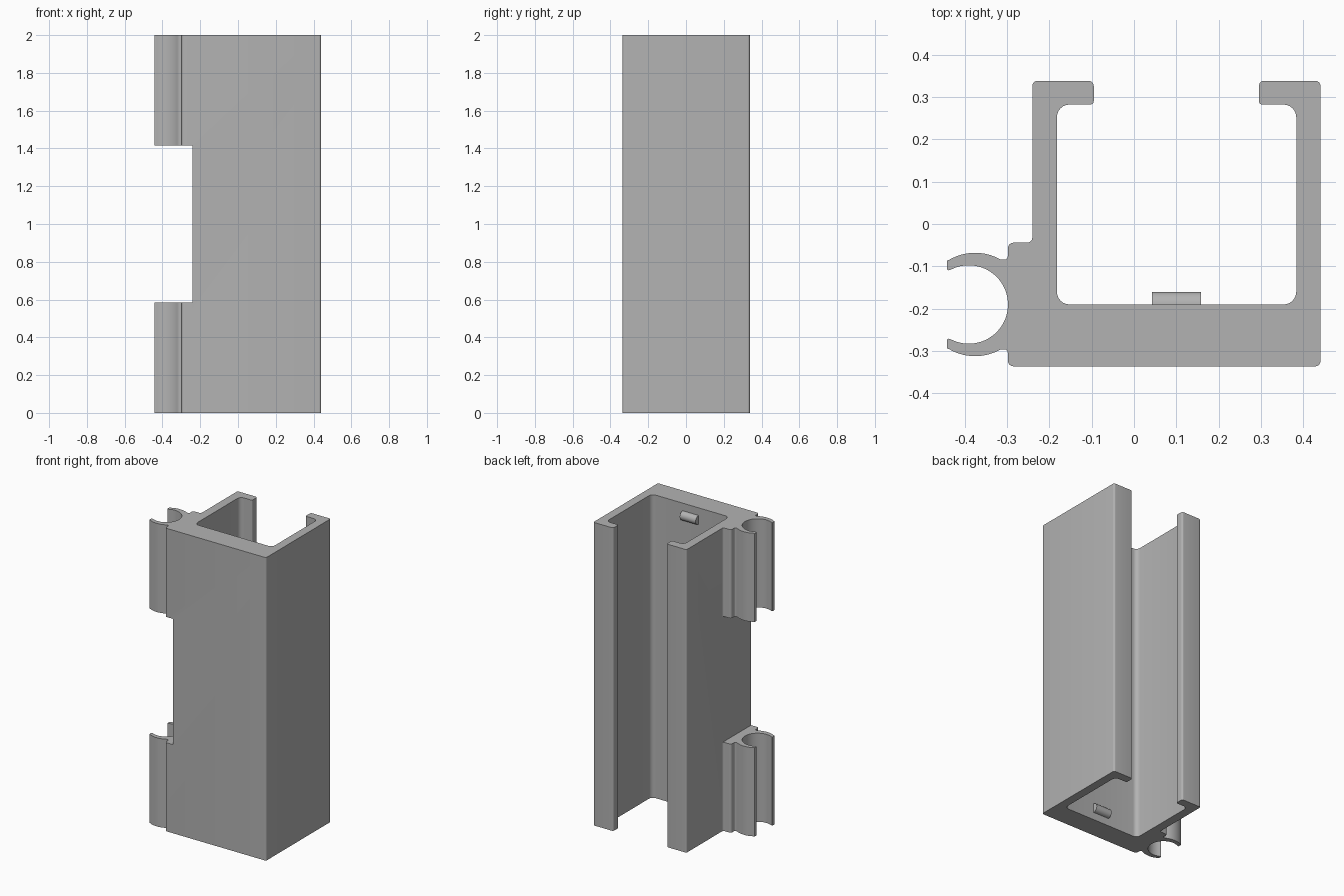
import bpy, bmesh, math
from mathutils import Vector

if "Cube" in bpy.data.objects:
    bpy.data.objects.remove(bpy.data.objects["Cube"])

grey = bpy.data.materials.new("plain grey")
grey.diffuse_color = (0.45, 0.45, 0.45, 1)
grey.use_nodes = True
grey.node_tree.nodes["Principled BSDF"].inputs["Base Color"].default_value = grey.diffuse_color


def fillet(corners, steps=6):
    """Round each (x, y, radius) corner of a closed outline."""
    out = []
    n = len(corners)
    for i, (x, y, r) in enumerate(corners):
        p = Vector((x, y))
        if r == 0:
            out.append(p)
            continue
        a = (Vector(corners[i - 1][:2]) - p).normalized()
        b = (Vector(corners[(i + 1) % n][:2]) - p).normalized()
        half = a.angle(b) / 2
        centre = p + (a + b).normalized() * (r / math.sin(half))
        u = p + a * (r / math.tan(half)) - centre
        v = p + b * (r / math.tan(half)) - centre
        sweep = u.angle(v)
        for k in range(steps + 1):
            t = k / steps
            out.append(centre + (u * math.sin((1 - t) * sweep)
                                 + v * math.sin(t * sweep)) / math.sin(sweep))
    return out


def arc(cx, cy, r, a0, a1, n):
    return [(cx + r * math.cos(math.radians(a0 + (a1 - a0) * i / n)),
             cy + r * math.sin(math.radians(a0 + (a1 - a0) * i / n)), 0)
            for i in range(n + 1)]


def extrude(name, points, vec):
    """Closed outline of 3D points pushed along vec into a solid."""
    bm = bmesh.new()
    face = bm.faces.new([bm.verts.new(p) for p in points])
    ext = bmesh.ops.extrude_face_region(bm, geom=[face], use_keep_orig=True)
    verts = [g for g in ext["geom"] if isinstance(g, bmesh.types.BMVert)]
    bmesh.ops.translate(bm, verts=verts, vec=vec)
    bmesh.ops.recalc_face_normals(bm, faces=bm.faces)
    mesh = bpy.data.meshes.new(name)
    bm.to_mesh(mesh)
    bm.free()
    mesh.materials.append(grey)
    obj = bpy.data.objects.new(name, mesh)
    bpy.context.collection.objects.link(obj)
    return obj


def smooth(obj):
    bpy.ops.object.select_all(action='DESELECT')
    obj.select_set(True)
    bpy.context.view_layer.objects.active = obj
    bpy.ops.object.shade_smooth_by_angle(angle=math.radians(30))


# Channel outline: outer corner, right lip, inside, left lip, left wall
MID = -0.19
channel = [(0.44, -0.336, 0.012), (0.44, 0.338, 0.012),
           (0.295, 0.338, 0.012), (0.295, 0.282, 0.008),
           (0.383, 0.282, 0.03), (0.383, MID, 0.03),
           (-0.182, MID, 0.03), (-0.182, 0.282, 0.03),
           (-0.095, 0.282, 0.008), (-0.095, 0.338, 0.012),
           (-0.24, 0.338, 0.012), (-0.24, -0.044, 0.012),
           (-0.298, -0.044, 0.014)]

# Open round clip: upper jaw outline, mirrored for the lower jaw
jaw = [(-0.298, -0.084, 0.008)]
jaw += arc(-0.375, MID, 0.122, 60, 121, 14)
jaw += [(-0.4415, -0.086, 0.003), (-0.4415, -0.111, 0.004)]
jaw += arc(-0.39, MID, 0.0925, 116, 0, 26)
lower = [(x, 2 * MID - y, r) for x, y, r in reversed(jaw[:-1])]
outline = fillet(channel + jaw + lower + [(-0.298, -0.336, 0.014)])
body = extrude("channel_with_clips", [(p.x, p.y, 0) for p in outline], (0, 0, 2))

# Gap that splits the clip into an upper and a lower one
cutter = extrude("clip_gap_cutter",
                 [(-0.6, -0.5, 0.585), (-0.24, -0.5, 0.585),
                  (-0.24, -0.02, 0.585), (-0.6, -0.02, 0.585)], (0, 0, 0.83))
cutter.hide_render = True
mod = body.modifiers.new("gap", 'BOOLEAN')
mod.operation = 'DIFFERENCE'
mod.solver = 'EXACT'
mod.object = cutter
bpy.ops.object.select_all(action='DESELECT')
body.select_set(True)
bpy.context.view_layer.objects.active = body
bpy.ops.object.modifier_apply(modifier="gap")
bpy.data.objects.remove(cutter)
smooth(body)

# Small half-round stops on the inner wall near both ends
for name, z in (("lower_stop", 0.08), ("upper_stop", 1.92)):
    pts = [(0.042, MID + y, z + h) for h, y, _ in arc(0, 0, 0.03, 0, 180, 16)]
    smooth(extrude(name, pts, (0.116, 0, 0)))
